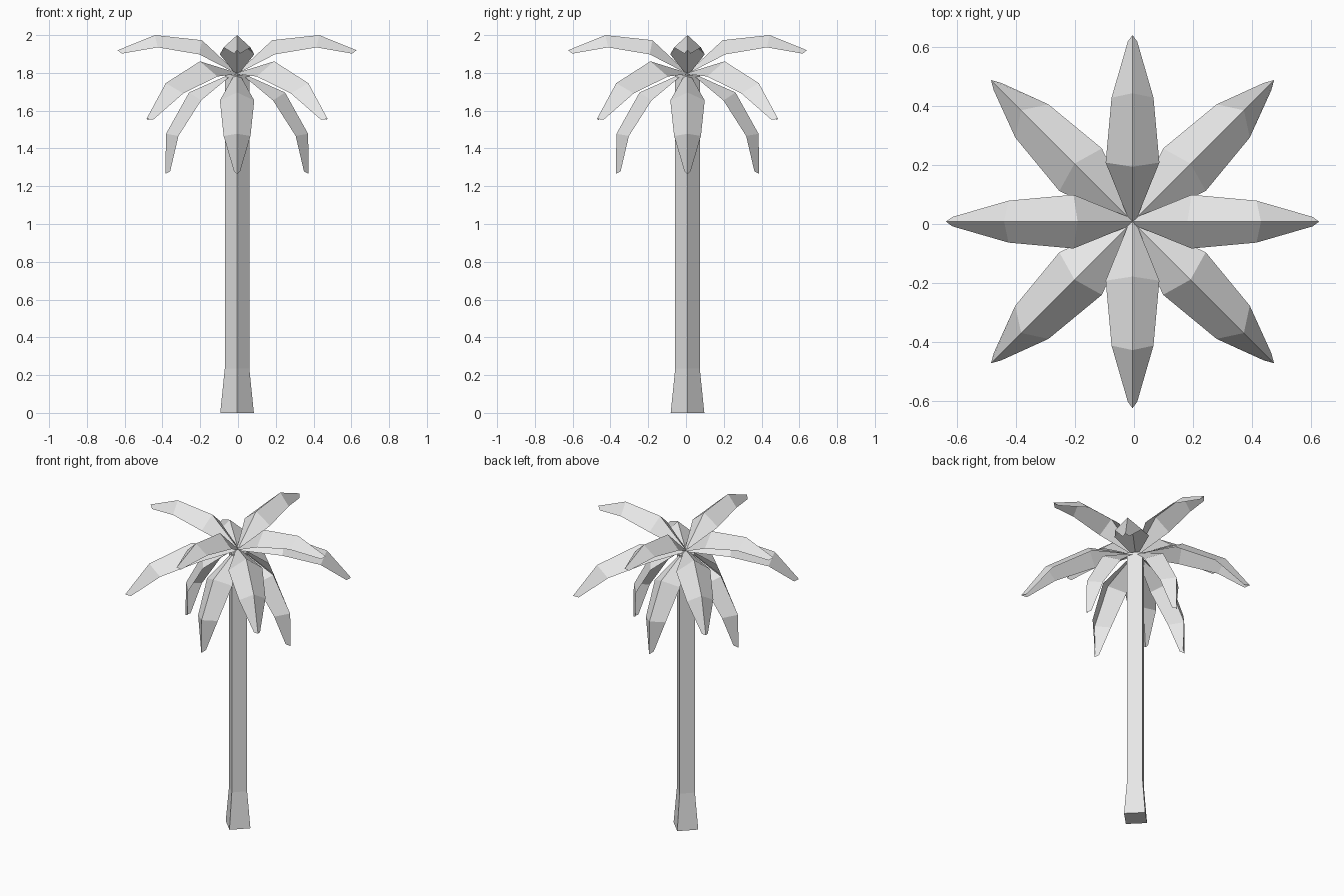
import bpy
import bmesh
import math
from mathutils import Matrix, Vector

cube = bpy.data.objects.get("Cube")
if cube:
    bpy.data.objects.remove(cube, do_unlink=True)

# Single plain grey material
GREY = (0.8, 0.8, 0.8, 1.0)
grey = bpy.data.materials.new("light_grey")
grey.use_nodes = True
grey.diffuse_color = GREY
bsdf = next(n for n in grey.node_tree.nodes if n.type == 'BSDF_PRINCIPLED')
bsdf.inputs["Base Color"].default_value = GREY

CENTRE = Vector((-0.005, 0.008, 0.0))
CROWN_Z = 1.80


def add_object(name, bm):
    mesh = bpy.data.meshes.new(name)
    bm.to_mesh(mesh)
    bm.free()
    mesh.materials.append(grey)
    obj = bpy.data.objects.new(name, mesh)
    bpy.context.collection.objects.link(obj)
    return obj


def make_trunk():
    """Four-sided trunk, corners on the axes, with a flared foot."""
    bm = bmesh.new()
    rings = []
    for radius, z in ((0.089, 0.0), (0.065, 0.235), (0.065, 1.79)):
        rings.append([bm.verts.new((radius * math.cos(a), radius * math.sin(a), z))
                      for a in (i * math.pi / 2 for i in range(4))])
    for low, high in zip(rings, rings[1:]):
        for i in range(4):
            j = (i + 1) % 4
            bm.faces.new((low[i], low[j], high[j], high[i]))
    bm.faces.new(rings[0][::-1])
    bm.faces.new(rings[-1])
    add_object("trunk", bm).location = CENTRE


# Frond running along +x from its root: ridge (x, z) and edge (x, half width, z)
RIDGE = ((0.0, 0.0), (0.186, 0.173), (0.435, 0.200), (0.632, 0.120))
EDGE = ((0.0, 0.010, -0.005), (0.200, 0.091, 0.098),
        (0.420, 0.071, 0.135), (0.610, 0.016, 0.102))


def make_frond(name, heading, droop, scale, reach):
    """Folded leaf sheet, tilted down by droop and turned to its heading."""
    bm = bmesh.new()
    ridge = [bm.verts.new((x, 0, z)) for x, z in RIDGE]
    for side in (1, -1):
        edge = [bm.verts.new((x, side * w, z)) for x, w, z in EDGE]
        for i in range(3):
            quad = (ridge[i], ridge[i + 1], edge[i + 1], edge[i])
            bm.faces.new(quad if side > 0 else quad[::-1])
    bm.transform(Matrix.Rotation(math.radians(heading), 4, 'Z')
                 @ Matrix.Translation((reach, 0, 0))
                 @ Matrix.Rotation(math.radians(droop), 4, 'Y')
                 @ Matrix.Scale(scale, 4))
    add_object(name, bm).location = CENTRE + Vector((0, 0, CROWN_Z))


make_trunk()

# Three tiers of four fronds: name, first heading, droop, scale, root offset
TIERS = (("upper_frond", 0, 0, 1.0, 0.0),
         ("middle_frond", 45, 30.5, 1.12, 0.0),
         ("lower_frond", 0, 67, 1.0, 0.022))
for tier, start, droop, scale, reach in TIERS:
    for i in range(4):
        make_frond(f"{tier}_{i + 1}", start + 90 * i, droop, scale, reach)
